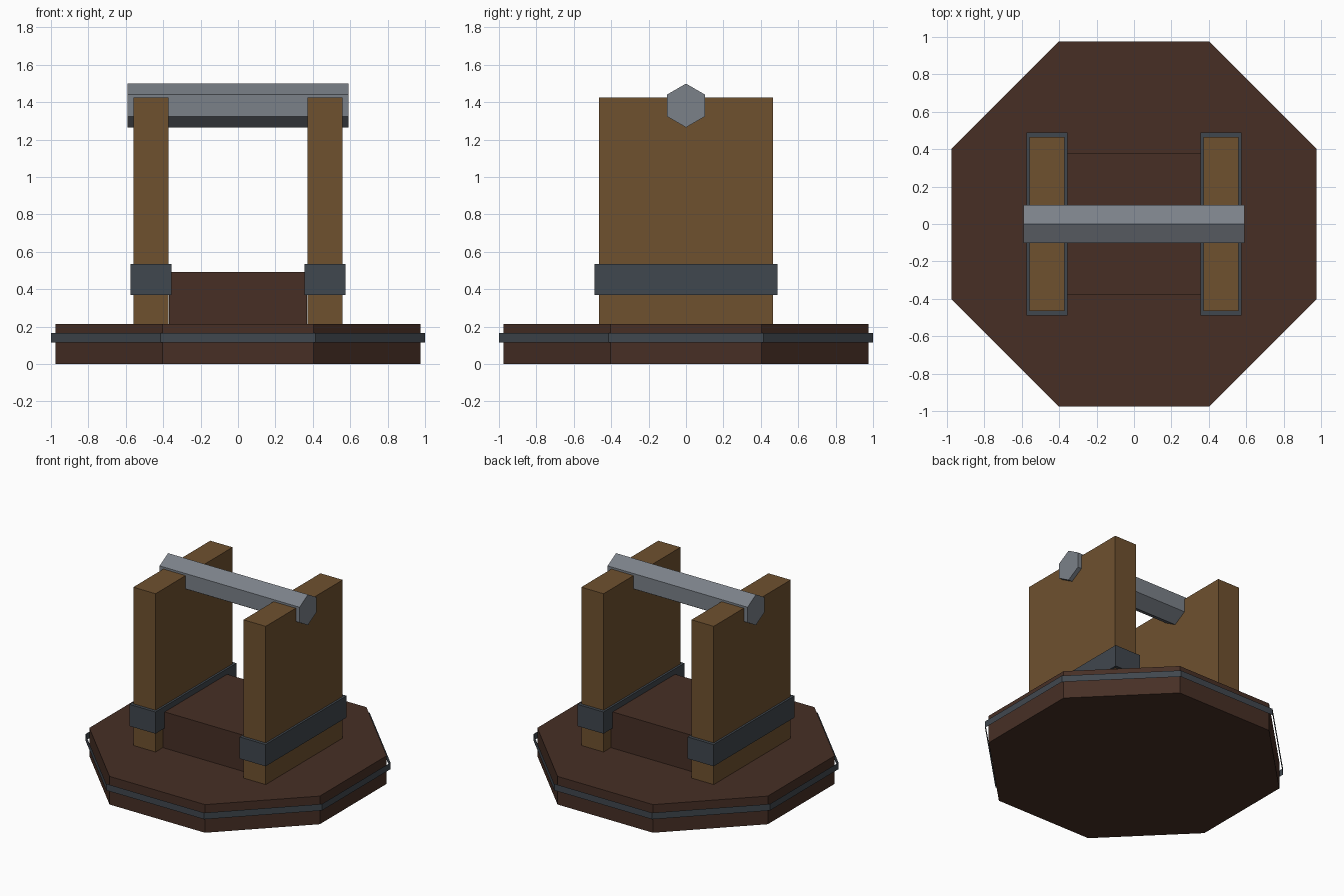
import bpy, bmesh, math
from mathutils import Matrix

if "Cube" in bpy.data.objects:
    bpy.data.objects.remove(bpy.data.objects["Cube"])


def material(name, hex_code):
    def linear(c):
        return c / 12.92 if c <= 0.04045 else ((c + 0.055) / 1.055) ** 2.4
    m = bpy.data.materials.new(name)
    rgb = [linear(int(hex_code[i:i + 2], 16) / 255) for i in (0, 2, 4)]
    m.diffuse_color = (*rgb, 1)
    m.use_nodes = True
    m.node_tree.nodes["Principled BSDF"].inputs["Base Color"].default_value = m.diffuse_color
    return m


dark_wood = material("dark wood", "472F25")
light_wood = material("light wood", "6F512F")
iron = material("dark iron", "40474E")
steel = material("grey steel", "7B8189")


def finish(name, bm, mat):
    bmesh.ops.recalc_face_normals(bm, faces=bm.faces)
    mesh = bpy.data.meshes.new(name)
    bm.to_mesh(mesh)
    bm.free()
    mesh.materials.append(mat)
    obj = bpy.data.objects.new(name, mesh)
    bpy.context.collection.objects.link(obj)
    return obj


def box(name, x0, x1, y0, y1, z0, z1, mat):
    bm = bmesh.new()
    bmesh.ops.create_cube(bm, size=1)
    for v in bm.verts:
        v.co.x = x1 if v.co.x > 0 else x0
        v.co.y = y1 if v.co.y > 0 else y0
        v.co.z = z1 if v.co.z > 0 else z0
    return finish(name, bm, mat)


def octagon(name, apothem, z0, z1, mat, caps):
    bm = bmesh.new()
    r = apothem / math.cos(math.pi / 8)
    turn = Matrix.Translation((0, 0, (z0 + z1) / 2)) @ Matrix.Rotation(math.pi / 8, 4, 'Z')
    bmesh.ops.create_cone(bm, cap_ends=caps, segments=8, radius1=r, radius2=r,
                          depth=z1 - z0, matrix=turn)
    # the primitive's first vertex may lie on either axis; both give flat sides here
    return finish(name, bm, mat)


# Octagonal base and the open hoop standing just off its rim
octagon("base", 0.975, 0, 0.215, dark_wood, True)
octagon("base_hoop", 1.0, 0.115, 0.165, iron, False)

# Block between the posts
box("centre_block", -0.37, 0.37, -0.377, 0.377, 0.215, 0.492, dark_wood)

# Upright slabs with iron straps
for side, s in (("left", -1), ("right", 1)):
    xs = sorted((s * 0.372, s * 0.56))
    box(side + "_post", *xs, -0.465, 0.465, 0.215, 1.425, light_wood)
    xs = sorted((s * 0.356, s * 0.576))
    box(side + "_strap", *xs, -0.489, 0.489, 0.368, 0.534, iron)

# Hexagonal axle with points up and down
bm = bmesh.new()
rings = []
for x in (-0.592, 0.592):
    rings.append([bm.verts.new((x, 0.117 * math.sin(i * math.pi / 3),
                                1.382 + 0.117 * math.cos(i * math.pi / 3)))
                  for i in range(6)])
for ring in rings:
    bm.faces.new(ring)
for i in range(6):
    j = (i + 1) % 6
    bm.faces.new((rings[0][i], rings[0][j], rings[1][j], rings[1][i]))
finish("axle", bm, steel)
